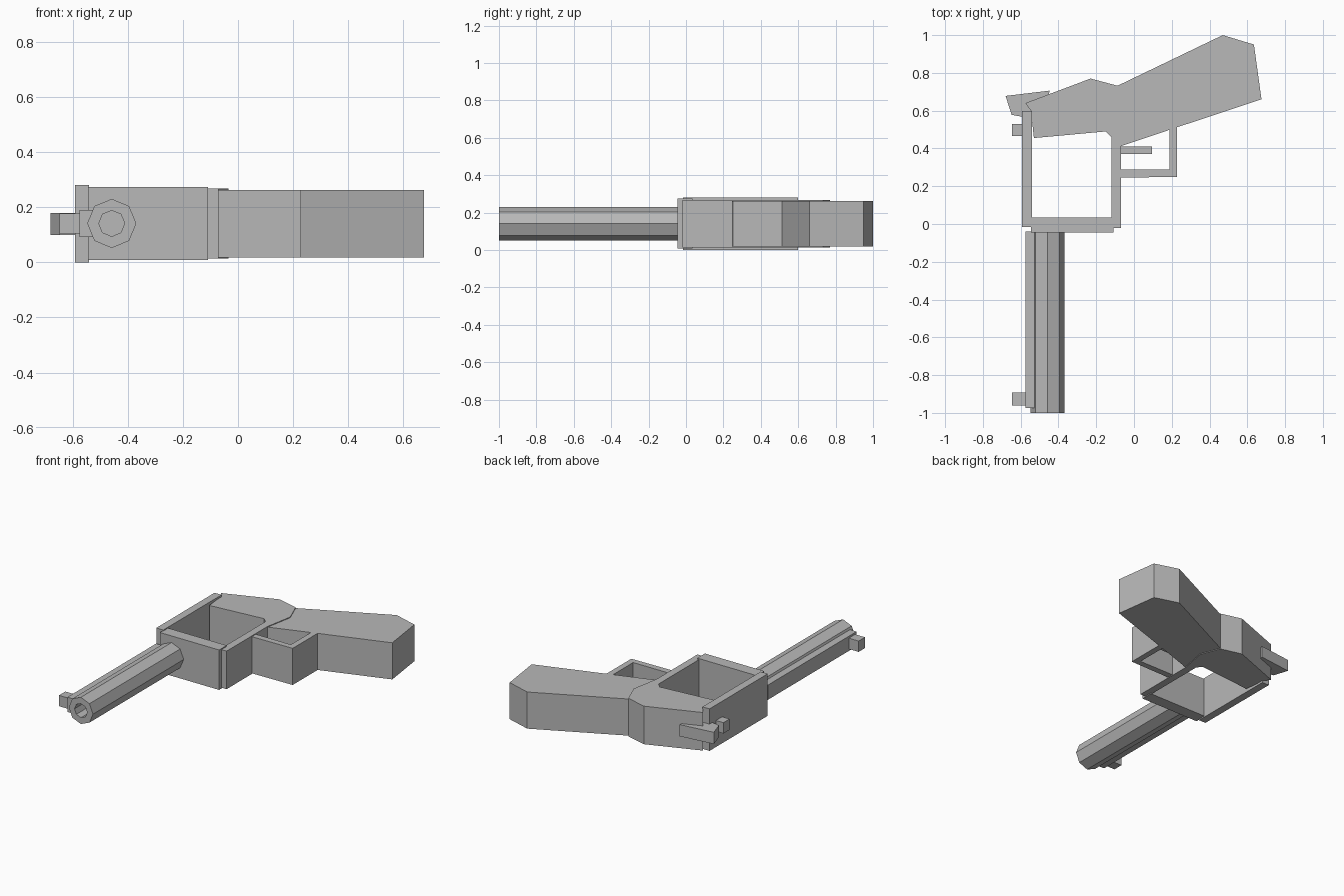
import bpy, bmesh, math

if "Cube" in bpy.data.objects:
    bpy.data.objects.remove(bpy.data.objects["Cube"])

metal = bpy.data.materials.new("plain_grey")
metal.diffuse_color = (0.48, 0.48, 0.48, 1)
metal.use_nodes = True
metal.node_tree.nodes["Principled BSDF"].inputs["Base Color"].default_value = metal.diffuse_color


def finish(name, bm):
    bmesh.ops.recalc_face_normals(bm, faces=bm.faces)
    me = bpy.data.meshes.new(name)
    bm.to_mesh(me)
    bm.free()
    me.materials.append(metal)
    ob = bpy.data.objects.new(name, me)
    bpy.context.collection.objects.link(ob)
    return ob


def slab(name, pts, z0, z1):
    """Extrude an outline in x, y between two heights."""
    bm = bmesh.new()
    face = bm.faces.new([bm.verts.new((x, y, z0)) for x, y in pts])
    up = bmesh.ops.extrude_face_region(bm, geom=[face])
    for v in up["geom"]:
        if isinstance(v, bmesh.types.BMVert):
            v.co.z = z1
    return finish(name, bm)


def box(name, x0, x1, y0, y1, z0, z1):
    return slab(name, [(x0, y0), (x1, y0), (x1, y1), (x0, y1)], z0, z1)


# Frame around the open window
box("top_strap", -0.592, -0.54, -0.015, 0.598, 0.0, 0.28)
box("front_frame", -0.545, -0.108, -0.045, 0.035, 0.008, 0.274)
box("lower_frame", -0.12, -0.07, -0.02, 0.48, 0.0135, 0.267)
slab("rear_frame", [(-0.575, 0.64), (-0.23, 0.77), (-0.087, 0.732), (-0.035, 0.60),
                    (-0.07, 0.41), (-0.12, 0.46), (-0.15, 0.49), (-0.53, 0.455),
                    (-0.545, 0.598)], 0.0135, 0.267)

# Grip
slab("grip", [(-0.087, 0.732), (0.47, 1.0), (0.635, 0.95), (0.675, 0.66),
              (0.228, 0.512), (-0.07, 0.412)], 0.018, 0.262)

# Trigger and its guard
slab("trigger_guard", [(-0.07, 0.245), (0.228, 0.25), (0.228, 0.512), (0.188, 0.5),
                       (0.188, 0.288), (-0.07, 0.288)], 0.018, 0.262)
box("trigger", -0.08, 0.095, 0.37, 0.41, 0.10, 0.18)

# Hammer
slab("hammer", [(-0.68, 0.678), (-0.447, 0.706), (-0.46, 0.62), (-0.55, 0.56),
                (-0.648, 0.578)], 0.10, 0.178)

# Octagonal hollow barrel
bm = bmesh.new()
rings = []
for r, y in ((0.047, -0.05), (0.047, -1.0), (0.089, -1.0), (0.089, -0.04)):
    rings.append([bm.verts.new((-0.458 + r * math.cos(i * math.pi / 4), y,
                                0.141 + r * math.sin(i * math.pi / 4))) for i in range(8)])
for a, b in zip(rings, rings[1:]):
    for i in range(8):
        j = (i + 1) % 8
        bm.faces.new((a[i], a[j], b[j], b[i]))
bm.faces.new(rings[0])
bm.faces.new(rings[-1])
finish("barrel", bm)

# Rib and sights
box("barrel_rib", -0.575, -0.525, -0.975, -0.04, 0.092, 0.19)
for name, y0, y1 in (("front_sight", -0.96, -0.893), ("rear_sight", 0.465, 0.53)):
    box(name, -0.647, -0.57, y0, y1, 0.105, 0.177)
